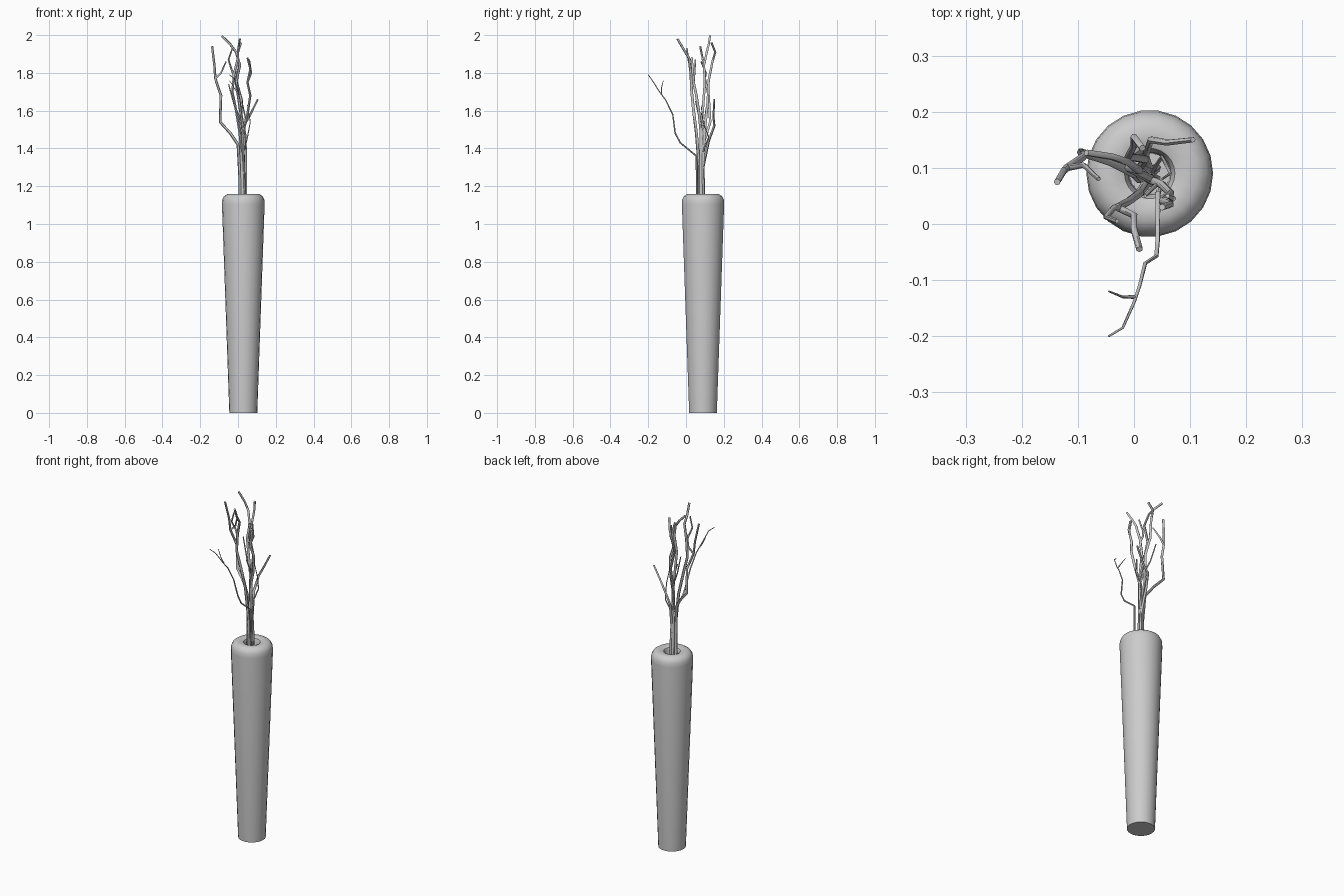
import bpy
import bmesh
import math
from mathutils import Vector, Matrix

default_cube = bpy.data.objects.get("Cube")
if default_cube:
    bpy.data.objects.remove(default_cube, do_unlink=True)

CENTRE = Vector((0.028, 0.09, 0))


def make_material(name, colour):
    material = bpy.data.materials.new(name)
    material.use_nodes = True
    material.diffuse_color = colour
    material.node_tree.nodes["Principled BSDF"].inputs["Base Color"].default_value = colour
    return material


grey = make_material("plain grey", (0.6, 0.6, 0.6, 1))


def finish(obj, angle):
    """Assign the material and smooth all but the sharp edges."""
    obj.data.materials.append(grey)
    bpy.ops.object.select_all(action="DESELECT")
    obj.select_set(True)
    bpy.context.view_layer.objects.active = obj
    bpy.ops.object.shade_smooth_by_angle(angle=math.radians(angle))


def make_lathe(name, profile, sides):
    """Revolve a (radius, height) profile around the vase axis."""
    bm = bmesh.new()
    verts = [bm.verts.new((r, 0, z)) for r, z in profile]
    edges = [bm.edges.new(pair) for pair in zip(verts, verts[1:])]
    bmesh.ops.spin(bm, geom=verts + edges, axis=(0, 0, 1), cent=(0, 0, 0),
                   angle=math.tau, steps=sides, use_merge=True)
    bmesh.ops.remove_doubles(bm, verts=bm.verts, dist=0.0001)
    bmesh.ops.recalc_face_normals(bm, faces=bm.faces)
    bmesh.ops.transform(bm, matrix=Matrix.Translation(CENTRE), verts=bm.verts)
    mesh = bpy.data.meshes.new(name)
    bm.to_mesh(mesh)
    bm.free()
    obj = bpy.data.objects.new(name, mesh)
    bpy.context.collection.objects.link(obj)
    finish(obj, 40)


def make_branch(name, thick, thin, *points):
    """Sweep a tapering round tube through points given in hundredths."""
    curve = bpy.data.curves.new(name, "CURVE")
    curve.dimensions = "3D"
    curve.bevel_depth = 1
    curve.bevel_resolution = 1
    curve.use_fill_caps = True
    spline = curve.splines.new("POLY")
    spline.points.add(len(points) - 1)
    last = len(points) - 1
    for i, (point, position) in enumerate(zip(spline.points, points)):
        point.co = (*(Vector(position) / 100), 1)
        point.radius = thick + (thin - thick) * i / last
    source = bpy.data.objects.new(name, curve)
    bpy.context.collection.objects.link(source)
    bpy.context.view_layer.update()
    # Keep the tube as a plain mesh
    mesh = bpy.data.meshes.new_from_object(
        source.evaluated_get(bpy.context.evaluated_depsgraph_get()))
    bpy.data.objects.remove(source, do_unlink=True)
    bpy.data.curves.remove(curve)
    obj = bpy.data.objects.new(name, mesh)
    bpy.context.collection.objects.link(obj)
    obj.data.materials.clear()
    finish(obj, 60)


# Tall tapering vase with a rounded shoulder and a narrow mouth
make_lathe("vase", [
    (0, 0), (0.074, 0), (0.113, 1.105), (0.111, 1.13), (0.102, 1.147),
    (0.085, 1.158), (0.06, 1.158), (0.045, 1.152), (0.038, 1.135),
    (0.036, 0.95), (0, 0.95)], 22)

# Main branches, from the vase mouth to the tips
STEM, TIP = 0.0085, 0.006
make_branch("left_branch", STEM, TIP,
            (1, 8, 96), (1, 8, 125), (0, 9, 142), (-4, 11, 148),
            (-9.5, 12.8, 154), (-9, 12, 168), (-12, 10, 177),
            (-12.5, 9.5, 184), (-13.7, 7.5, 194))
make_branch("tall_back_branch", STEM, TIP,
            (2, 10, 96), (2, 9, 130), (3, 8, 150), (1, 9, 162),
            (-1, 10, 175), (1, 9.5, 184), (-1, 11, 191),
            (-4, 12, 195), (-8.5, 12.7, 199.5))
make_branch("tall_front_branch", STEM, TIP,
            (3, 7, 96), (2, 7, 130), (1, 5.5, 148), (-1, 4, 160),
            (-3, 3, 170), (-2, 2.5, 180), (0, 1.5, 188),
            (0, -1, 192), (1, -4.5, 198))
make_branch("right_branch", STEM, TIP,
            (4, 8, 96), (3, 8, 128), (2.5, 8, 148), (5, 7, 158),
            (6.5, 5.5, 168), (5, 4, 175), (6.5, 3.5, 182), (5, 3, 188))
make_branch("rear_branch", STEM, TIP,
            (3, 9, 96), (3, 9, 135), (1, 10, 150), (2, 11.5, 165),
            (-1, 12, 176), (0, 14, 186), (0, 15.5, 191), (1.5, 13.5, 196))
make_branch("short_branch", STEM, 0.005,
            (4, 10, 96), (3, 9, 130), (2, 12, 144), (3, 15, 152),
            (6, 14.5, 157), (10.5, 15, 166))

# Slender drooping branch reaching to the front
make_branch("slender_branch", 0.005, 0.002,
            (4.5, 6, 96), (4.3, 5.5, 136), (4.2, -3, 143), (4, -5.7, 148),
            (2, -7, 158), (1, -11, 166), (0, -14, 170),
            (-2, -18.5, 177), (-4.5, -20, 179))

# Side twigs growing from the main branches
make_branch("left_twig", 0.006, 0.004,
            (-12, 10, 177), (-9, 10.5, 180), (-6.3, 8, 186))
make_branch("front_twig", 0.006, 0.004,
            (-2, 2.5, 178), (-3.5, 3, 182), (-5, 1.2, 187), (-3, 0.5, 193))
make_branch("right_twig", 0.006, 0.004,
            (5, 4, 175), (7, 4.5, 180), (6, 5, 187))
make_branch("middle_twig", 0.005, 0.003,
            (3, 8, 148), (1, 10, 156), (-2, 11, 163), (-5, 12, 174))
make_branch("inner_twig", 0.005, 0.003,
            (2.5, 8, 146), (4, 7, 156), (2, 5, 165))
make_branch("rear_twig", 0.004, 0.002,
            (3, 9, 138), (5, 12, 146), (6.5, 9, 154), (5, 8, 163))
make_branch("slender_twig", 0.0035, 0.0015,
            (0, -13, 169), (-2, -13, 172), (-4.5, -12, 176))
